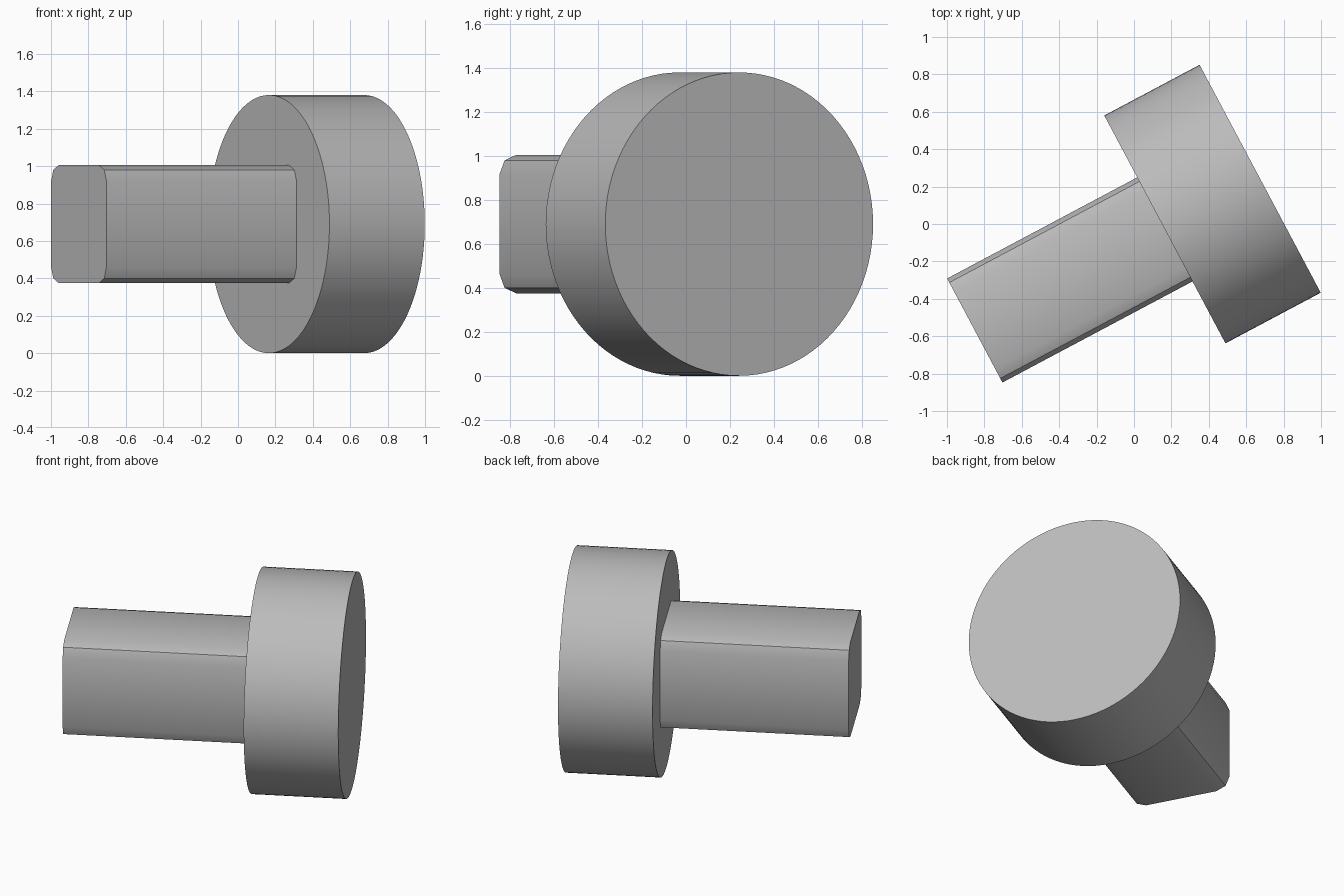
import bpy, bmesh, math
from mathutils import Matrix

cube = bpy.data.objects.get("Cube")
if cube:
    bpy.data.objects.remove(cube, do_unlink=True)

steel = bpy.data.materials.new("plain grey")
steel.use_nodes = True
GREY = (0.5, 0.5, 0.5, 1)
steel.diffuse_color = GREY
steel.node_tree.nodes["Principled BSDF"].inputs["Base Color"].default_value = GREY

RADIUS, HEAD_LEN = 0.69, 0.577
HALF, FILLET, SHANK_LEN = 0.315, 0.085, 1.151
# Local z runs along the bolt, with its origin where the shank meets the head
PLACE = (Matrix.Translation((0.165, -0.029, RADIUS))
         @ Matrix.Rotation(math.radians(28), 4, 'Z')
         @ Matrix.Rotation(math.radians(90), 4, 'Y'))


def extrude_profile(name, points, start, end):
    """Closed prism from a 2D outline, swept along the bolt axis."""
    bm = bmesh.new()
    face = bm.faces.new([bm.verts.new((x, y, start)) for x, y in points])
    swept = bmesh.ops.extrude_face_region(bm, geom=[face], use_keep_orig=True)
    top = [g for g in swept["geom"] if isinstance(g, bmesh.types.BMVert)]
    bmesh.ops.translate(bm, verts=top, vec=(0, 0, end - start))
    bmesh.ops.recalc_face_normals(bm, faces=bm.faces)
    bm.transform(PLACE)
    mesh = bpy.data.meshes.new(name)
    bm.to_mesh(mesh)
    bm.free()
    mesh.materials.append(steel)
    obj = bpy.data.objects.new(name, mesh)
    bpy.context.collection.objects.link(obj)
    bpy.ops.object.select_all(action='DESELECT')
    obj.select_set(True)
    bpy.context.view_layer.objects.active = obj
    bpy.ops.object.shade_smooth_by_angle(angle=math.radians(30))
    return obj


def arc(cx, cy, radius, first, sweep, steps):
    angles = [math.radians(first + sweep * i / steps) for i in range(steps + 1)]
    return [(cx + radius * math.cos(a), cy + radius * math.sin(a)) for a in angles]


# Round head
extrude_profile("round_head", arc(0, 0, RADIUS, 0, 360, 96)[:-1], 0, HEAD_LEN)

# Square shank with two-step rounded corners
inner = HALF - FILLET
outline = []
for i, (sx, sy) in enumerate([(1, 1), (-1, 1), (-1, -1), (1, -1)]):
    outline += arc(sx * inner, sy * inner, FILLET, 90 * i, 90, 2)
extrude_profile("square_shank", outline, -SHANK_LEN, 0)
